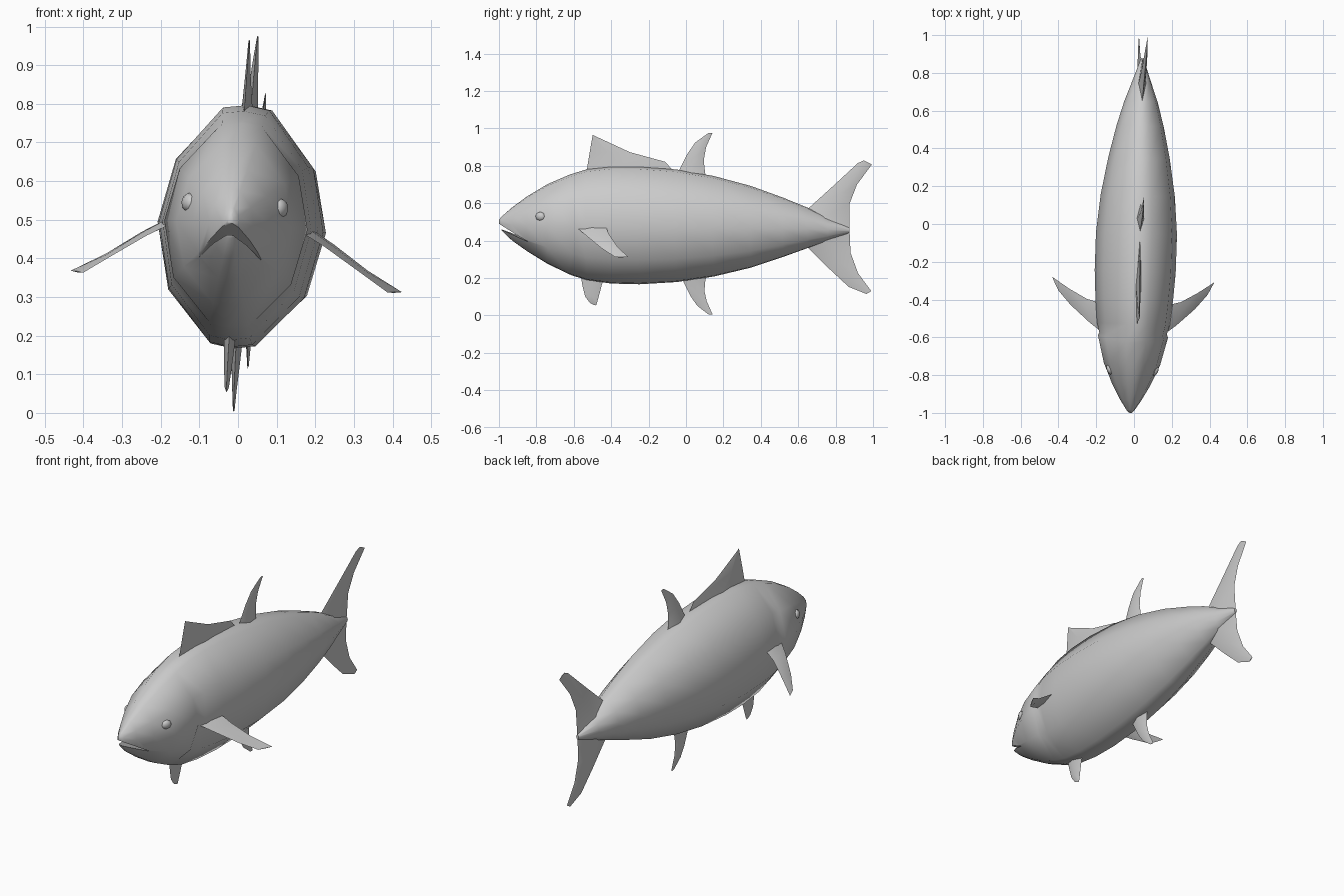
import bpy, bmesh, math
from mathutils import Matrix, Vector

if "Cube" in bpy.data.objects:
    bpy.data.objects.remove(bpy.data.objects["Cube"])

# The whole fish is slightly yawed and rolled about its long axis
PIVOT = Vector((0.015, 0, 0.48))
POSE = (Matrix.Translation(PIVOT) @ Matrix.Rotation(math.radians(-2), 4, 'Z')
        @ Matrix.Rotation(math.radians(3.7), 4, 'Y') @ Matrix.Translation((0, 0, -0.48)))


def finish(name, bm, angle=50):
    bmesh.ops.recalc_face_normals(bm, faces=bm.faces)
    me = bpy.data.meshes.new(name)
    bm.to_mesh(me)
    bm.free()
    ob = bpy.data.objects.new(name, me)
    bpy.context.collection.objects.link(ob)
    smooth(ob, angle)
    return ob


def smooth(ob, angle):
    bpy.ops.object.select_all(action='DESELECT')
    ob.select_set(True)
    bpy.context.view_layer.objects.active = ob
    bpy.ops.object.shade_smooth_by_angle(angle=math.radians(angle))


def loft(name, rings, angle=50):
    bm = bmesh.new()
    loops = [[bm.verts.new(POSE @ Vector(p)) for p in r] for r in rings]
    n = len(loops[0])
    for a, b in zip(loops, loops[1:]):
        for i in range(n):
            bm.faces.new((a[i], a[(i + 1) % n], b[(i + 1) % n], b[i]))
    bm.faces.new(loops[0])
    bm.faces.new(loops[-1])
    return finish(name, bm, angle)


def fin(name, lead, trail, half, side=(1, 0, 0)):
    """Diamond-section blade between a leading and a trailing edge, thin at the tip."""
    rings = []
    side = Vector(side).normalized()
    for i, (a, b) in enumerate(zip(lead, trail)):
        a, b = [Vector(p) if len(p) == 3 else Vector((0, *p)) for p in (a, b)]
        f = i / (len(lead) - 1)
        t = side * (half * (1 - f) + 0.002 * f)
        mid = a.lerp(b, 0.45)
        rings.append([a, mid + t, b, mid - t])
    return loft(name, rings, 40)


# Body: y, top z, bottom z, half width; the narrowing at -0.61 is the gill edge
STATIONS = [
    (-1.0, .512, .488, .008), (-.985, .53, .452, .022), (-.93, .578, .40, .058),
    (-.85, .637, .343, .102), (-.74, .703, .275, .15), (-.63, .75, .222, .186),
    (-.615, .756, .215, .179), (-.53, .782, .188, .193), (-.4, .797, .17, .206),
    (-.25, .797, .166, .215), (-.05, .781, .178, .215), (.15, .746, .208, .197),
    (.35, .692, .256, .163), (.52, .63, .313, .125), (.65, .577, .36, .088),
    (.76, .52, .40, .048), (.875, .468, .442, .008)]
HALF = [(0, 1), (.29, .97), (.83, .52), (1, 0), (.82, -.55), (.27, -.97), (0, -1)]
SECTION = HALF + [(-x, z) for x, z in HALF[-2:0:-1]]
rings = []
for y, top, bot, w in STATIONS:
    bow = 0.035 if abs(y + .62) < .02 else 0
    rings.append([(x * w, y + bow * (1 - z * z), (top + bot) / 2 + z * (top - bot) / 2)
                  for x, z in SECTION])
body = loft("body", rings)

# Mouth: wedge cut out of the snout
wedge = [(-1.03, .508), (-.84, .398), (-1.03, .478)]
cutter = loft("mouth_cutter", [[(x, y, z) for y, z in wedge] for x in (-.3, .3)])
cutter.hide_render = True
mod = body.modifiers.new("mouth", 'BOOLEAN')
mod.operation = 'DIFFERENCE'
mod.solver = 'EXACT'
mod.object = cutter
bpy.context.view_layer.objects.active = body
bpy.ops.object.modifier_apply(modifier="mouth")
bpy.data.objects.remove(cutter)
smooth(body, 50)

# Fins on the centre line
fin("first_dorsal_fin",
    [(-.54, .76), (-.528, .79), (-.515, .87), (-.498, .967)],
    [(-.06, .765), (-.11, .822), (-.3, .874), (-.485, .96)], .018)
fin("second_dorsal_fin",
    [(-.05, .75), (-.03, .79), (.005, .86), (.05, .925), (.12, .976)],
    [(.13, .72), (.103, .76), (.096, .83), (.108, .90), (.142, .976)], .022)
fin("anal_fin",
    [(-.03, .22), (-.01, .17), (.025, .10), (.06, .05), (.12, .004)],
    [(.13, .24), (.103, .19), (.098, .13), (.11, .075), (.142, .003)], .018)
fin("pelvic_fin",
    [(-.565, .22), (-.553, .15), (-.54, .10), (-.515, .066), (-.50, .058)],
    [(-.44, .20), (-.452, .16), (-.465, .11), (-.477, .066), (-.482, .053)], .016)

# Tail lobes
fin("tail_upper",
    [(.62, .565), (.66, .577), (.79, .695), (.92, .815), (.952, .83)],
    [(.875, .445), (.876, .49), (.876, .60), (.915, .70), (.995, .808)], .022)
fin("tail_lower",
    [(.62, .375), (.655, .36), (.77, .245), (.87, .152), (.965, .114)],
    [(.875, .465), (.876, .43), (.88, .335), (.92, .225), (.99, .13)], .022)

# Paired pectoral fins and eyes
for s, label in ((1, "left"), (-1, "right")):
    fin("pectoral_fin_" + label,
        [(s * .17, -.575, .478), (s * .23, -.53, .445), (s * .33, -.44, .38), (s * .395, -.365, .337)],
        [(s * .195, -.42, .485), (s * .25, -.405, .452), (s * .34, -.355, .39), (s * .43, -.295, .34)],
        .008, (s * .6, 0, .8))
    bm = bmesh.new()
    place = (POSE @ Matrix.Translation((s * .119, -.775, .537))
             @ Matrix.Rotation(s * math.radians(-25), 4, 'Z')
             @ Matrix.Diagonal((.017, .029, .025, 1)) @ Matrix.Rotation(math.pi / 2, 4, 'Y'))
    bmesh.ops.create_uvsphere(bm, u_segments=8, v_segments=6, radius=1, matrix=place)
    finish("eye_" + label, bm, 60)
